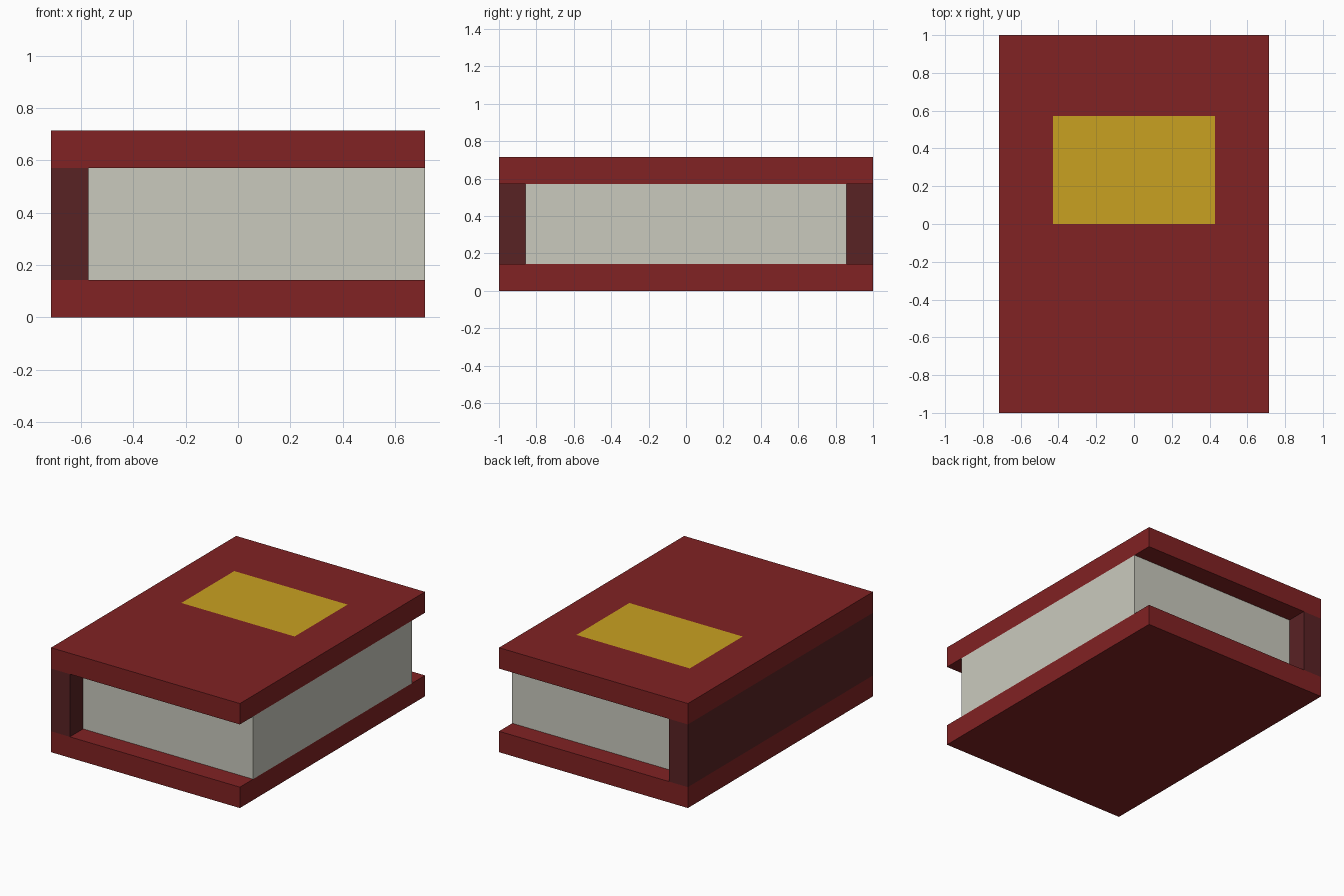
import bpy
import bmesh
from mathutils import Vector

cube = bpy.data.objects.get("Cube")
if cube:
    bpy.data.objects.remove(cube, do_unlink=True)

U = 1 / 7  # module: thickness of a cover board


def linear(c):
    c /= 255
    return c / 12.92 if c <= 0.04045 else ((c + 0.055) / 1.055) ** 2.4


def material(name, *rgb):
    colour = [linear(c) for c in rgb] + [1]
    mat = bpy.data.materials.new(name)
    mat.use_nodes = True
    mat.diffuse_color = colour
    mat.node_tree.nodes["Principled BSDF"].inputs["Base Color"].default_value = colour
    return mat


red = material("cover red", 129, 34, 35)
dark = material("spine dark red", 89, 34, 36)
cream = material("page cream", 202, 202, 190)
gold = material("label gold", 201, 161, 33)


def box(name, low, high, mat):
    """Flat-faced box between two corners, given in modules."""
    low, high = Vector(low) * U, Vector(high) * U
    bm = bmesh.new()
    bmesh.ops.create_cube(bm, size=1)
    bmesh.ops.scale(bm, vec=high - low, verts=bm.verts)
    bmesh.ops.translate(bm, vec=(low + high) / 2, verts=bm.verts)
    mesh = bpy.data.meshes.new(name)
    bm.to_mesh(mesh)
    bm.free()
    mesh.materials.append(mat)
    obj = bpy.data.objects.new(name, mesh)
    bpy.context.collection.objects.link(obj)
    return obj


# Cover boards, spine and page block
box("back_cover", (-5, -7, 0), (5, 7, 1), red)
front_cover = box("front_cover", (-5, -7, 4), (5, 7, 5), red)
box("spine", (-5, -7, 1), (-4, 7, 4), dark)
box("pages", (-4, -6, 1), (5, 6, 4), cream)

# Gold label cut into the top face of the front cover
front_cover.data.materials.append(gold)
bm = bmesh.new()
bm.from_mesh(front_cover.data)
for axis, place in (("x", -3), ("x", 3), ("y", 0), ("y", 4)):
    normal = Vector((axis == "x", axis == "y", 0))
    bmesh.ops.bisect_plane(bm, geom=bm.verts[:] + bm.edges[:] + bm.faces[:],
                           plane_co=normal * place * U, plane_no=normal)
bm.normal_update()
for face in bm.faces:
    c = face.calc_center_median() / U
    if face.normal.z > 0.9 and abs(c.x) < 3 and 0 < c.y < 4:
        face.material_index = 1
bm.to_mesh(front_cover.data)
bm.free()
